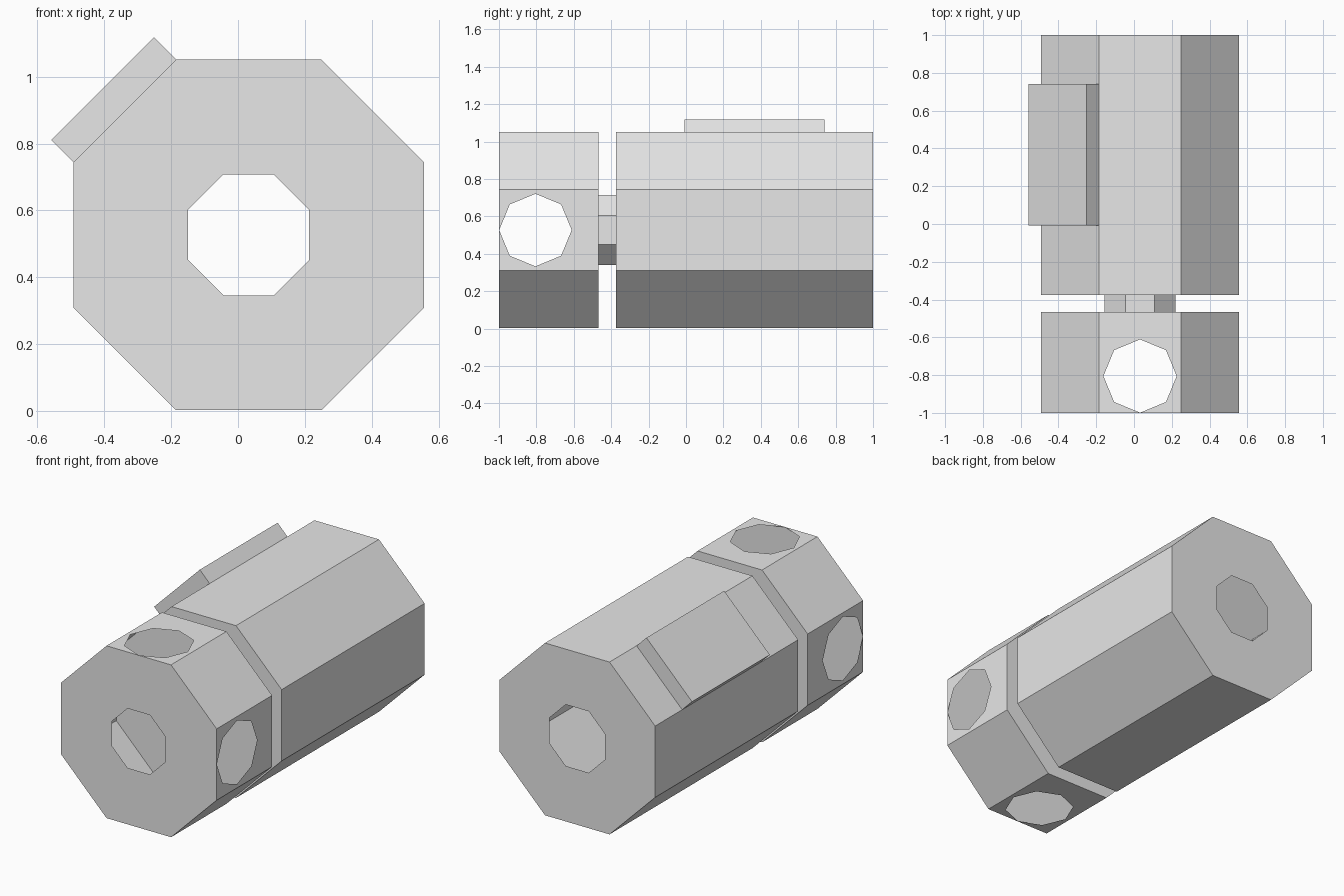
import bpy, bmesh, math
from mathutils import Vector

if "Cube" in bpy.data.objects:
    bpy.data.objects.remove(bpy.data.objects["Cube"])

CX, CZ = 0.032, 0.527          # axis of the octagonal body
OUTER, FRONT_HOLE, TUBE = 0.5245, 0.181, 0.187   # apothems

grey = bpy.data.materials.new("light_grey")
grey.diffuse_color = (0.8, 0.8, 0.8, 1)
grey.use_nodes = True
grey.node_tree.nodes["Principled BSDF"].inputs["Base Color"].default_value = grey.diffuse_color


def lathe(profile):
    """Octagonal shell through (y, apothem) stations, faces pointing outward."""
    bm = bmesh.new()
    rings = []
    for y, apothem in profile:
        r = apothem / math.cos(math.pi / 8)
        rings.append([bm.verts.new((CX + r * math.cos((i + 0.5) * math.pi / 4), y,
                                    CZ + r * math.sin((i + 0.5) * math.pi / 4)))
                      for i in range(8)])
    for a, b in zip(rings, rings[1:]):
        for i in range(8):
            j = (i + 1) % 8
            bm.faces.new((a[i], b[i], b[j], a[j]))
    bm.normal_update()
    return bm


def finish(bm, name):
    mesh = bpy.data.meshes.new(name)
    bm.normal_update()
    bm.to_mesh(mesh)
    bm.free()
    mesh.materials.append(grey)
    bpy.context.collection.objects.link(bpy.data.objects.new(name, mesh))


def cut_port(bm, face, y, r):
    """Replace a wall face with one holding an eight-sided opening."""
    n = face.normal.copy()
    c = face.calc_center_median()
    c.y = y
    along = Vector((0, 1, 0))
    across = n.cross(along)
    edges = list(face.edges)
    bmesh.ops.delete(bm, geom=[face], context='FACES_ONLY')
    rim = [bm.verts.new(c + r * (along * math.cos(k * math.pi / 4)
                                 + across * math.sin(k * math.pi / 4)))
           for k in range(8)]
    edges += [bm.edges.new((rim[k], rim[(k + 1) % 8])) for k in range(8)]
    res = bmesh.ops.triangle_fill(bm, edges=edges, normal=n, use_beauty=True)
    for f in res["geom"]:
        if isinstance(f, bmesh.types.BMFace):
            f.normal_update()
            if f.normal.dot(n) < 0:
                f.normal_flip()


# Front chamber: hollow shell with ports in its four upright and level walls
bm = lathe([(-1, FRONT_HOLE), (-1, OUTER), (-0.467, OUTER), (-0.467, TUBE)])
walls = [f for f in bm.faces
         if max(abs(f.normal.x), abs(f.normal.z)) > 0.99]
for f in walls:
    cut_port(bm, f, -0.805, 0.194)
finish(bm, "front_chamber")

# Neck joining both chambers across the groove
finish(lathe([(-0.467, TUBE), (-0.375, TUBE)]), "neck_tube")

# Rear chamber: hollow shell with a raised panel on its upper left wall
bm = lathe([(-0.375, TUBE), (-0.375, OUTER), (-0.008, OUTER),
            (0.74, OUTER), (1, OUTER), (1, TUBE)])
panel = [f for f in bm.faces if f.normal.dot(Vector((-1, 0, 1)).normalized()) > 0.99
         and 0.3 < f.calc_center_median().y < 0.5]
lift = panel[0].normal * 0.094
raised = bmesh.ops.extrude_discrete_faces(bm, faces=panel)["faces"]
bmesh.ops.translate(bm, verts=raised[0].verts[:], vec=lift)
finish(bm, "rear_chamber")
